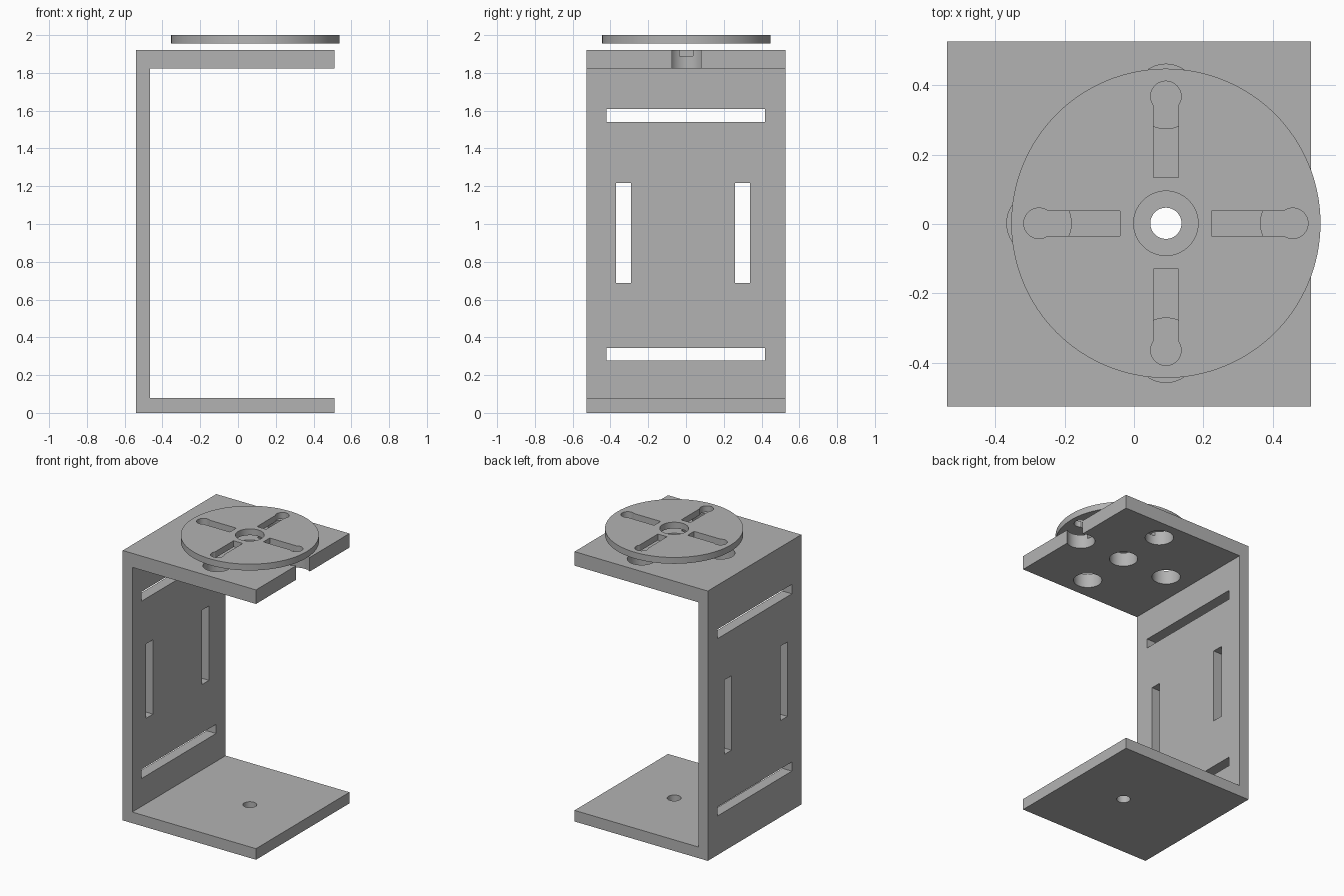
import bpy
import math
from mathutils import Vector

default_cube = bpy.data.objects.get("Cube")
if default_cube:
    bpy.data.objects.remove(default_cube, do_unlink=True)

AXIS_X, AXIS_Y = 0.092, 0.002   # shared axis of the disc and the holes
ARM = 0.366                     # distance from the axis to the outer holes

grey = bpy.data.materials.new("plain grey")
grey.use_nodes = True
grey.diffuse_color = (0.45, 0.45, 0.45, 1)
grey.node_tree.nodes["Principled BSDF"].inputs["Base Color"].default_value = grey.diffuse_color


def box(name, low, high):
    low, high = Vector(low), Vector(high)
    bpy.ops.mesh.primitive_cube_add(size=1, location=(low + high) / 2)
    obj = bpy.context.object
    obj.name = name
    obj.scale = high - low
    bpy.ops.object.transform_apply(location=True, rotation=False, scale=True)
    return obj


def cylinder(name, x, y, radius, bottom, top, sides=64):
    bpy.ops.mesh.primitive_cylinder_add(vertices=sides, radius=radius, depth=top - bottom,
                                        location=(x, y, (bottom + top) / 2))
    obj = bpy.context.object
    obj.name = name
    return obj


def cut(target, cutter):
    mod = target.modifiers.new("cut", "BOOLEAN")
    mod.operation = "DIFFERENCE"
    mod.solver = "EXACT"
    mod.object = cutter
    bpy.context.view_layer.objects.active = target
    bpy.ops.object.modifier_apply(modifier=mod.name)
    bpy.data.objects.remove(cutter, do_unlink=True)


def radial_box(turn, bottom, top):
    """Straight part of a keyhole slot, turned about the shared axis."""
    obj = box("slot_cutter", (0.132, -0.036, bottom), (ARM, 0.036, top))
    obj.rotation_euler.z = turn
    obj.location = (AXIS_X, AXIS_Y, 0)
    # box() bakes its position, so the origin is the shared axis
    bpy.context.view_layer.update()
    return obj


def finish(obj):
    obj.data.materials.clear()
    obj.data.materials.append(grey)
    for other in bpy.context.selected_objects:
        other.select_set(False)
    obj.select_set(True)
    bpy.context.view_layer.objects.active = obj
    bpy.ops.object.shade_smooth_by_angle(angle=math.radians(30))


# C-shaped bracket: a block with its inside removed
bracket = box("bracket", (-0.54, -0.526, 0), (0.51, 0.526, 1.922))
cut(bracket, box("inside_cutter", (-0.465, -1, 0.079), (1, 1, 1.822)))

# Slots through the upright wall
for y0, y1, z0, z1 in ((-0.42, 0.418, 1.541, 1.608), (-0.42, 0.418, 0.278, 0.343),
                       (-0.37, -0.292, 0.687, 1.217), (0.26, 0.338, 0.687, 1.217)):
    cut(bracket, box("wall_slot_cutter", (-0.7, y0, z0), (-0.4, y1, z1)))

# Axle holes in the bottom and top plates
cut(bracket, cylinder("bottom_hole_cutter", AXIS_X, AXIS_Y, 0.045, -0.1, 0.2))
cut(bracket, cylinder("top_hole_cutter", AXIS_X, AXIS_Y, 0.093, 1.7, 2.1))

# Slotted disc floating above the top plate
disc = cylinder("slotted_disc", AXIS_X, AXIS_Y, 0.446, 1.955, 2.0, 128)
cut(disc, cylinder("disc_hole_cutter", AXIS_X, AXIS_Y, 0.093, 1.9, 2.1))

# Four keyholes in the disc, with holes and shallow channels under them
for quarter in range(4):
    turn = quarter * math.pi / 2
    x = AXIS_X + ARM * math.cos(turn)
    y = AXIS_Y + ARM * math.sin(turn)
    cut(bracket, cylinder("ring_hole_cutter", x, y, 0.093, 1.7, 2.1))
    cut(bracket, radial_box(turn, 1.89, 2.1))
    cut(disc, radial_box(turn, 1.9, 2.1))
    cut(disc, cylinder("keyhole_cutter", x, y, 0.044, 1.9, 2.1, 48))

finish(bracket)
finish(disc)
